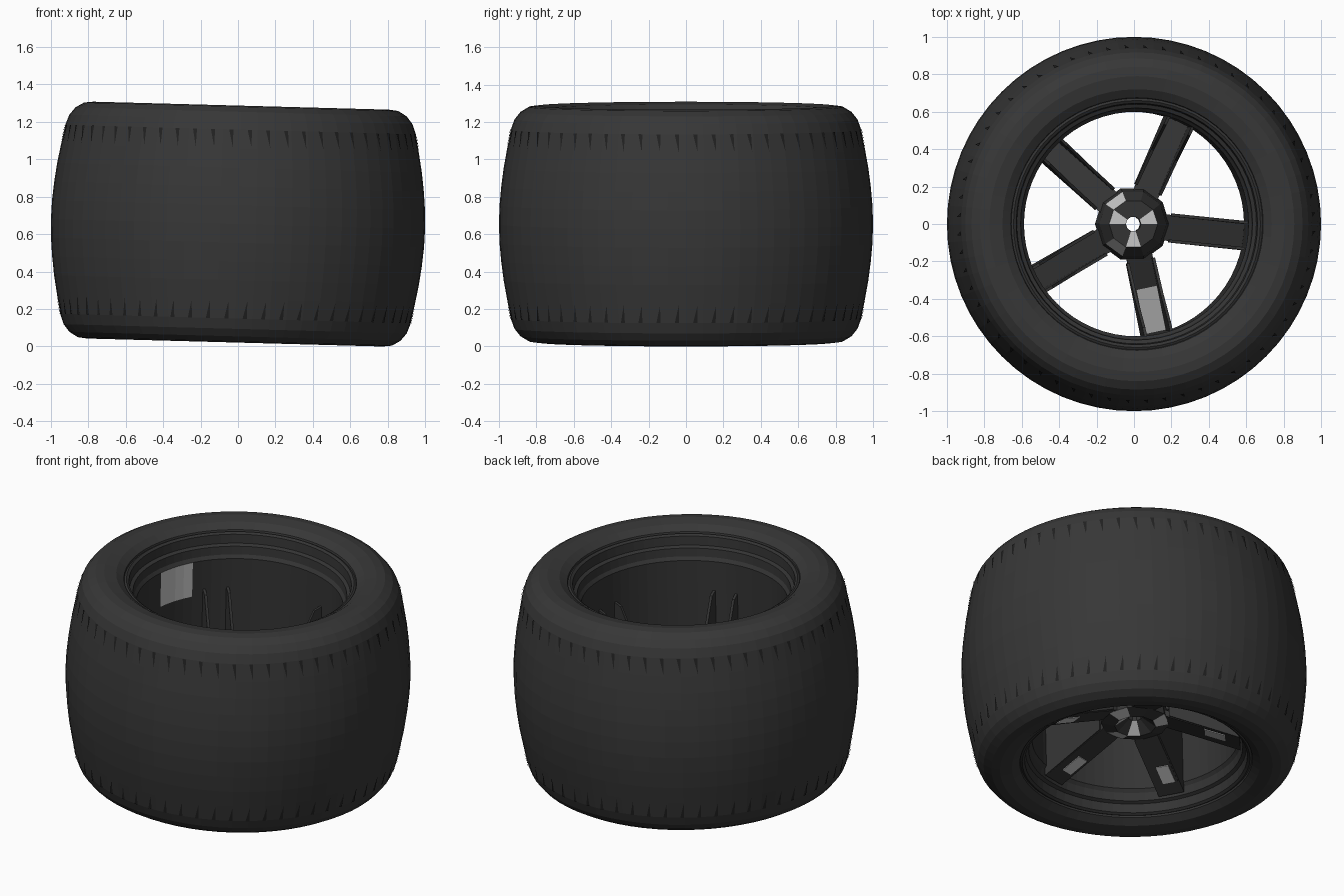
import bpy, bmesh, math
from mathutils import Matrix, Vector

if "Cube" in bpy.data.objects:
    bpy.data.objects.remove(bpy.data.objects["Cube"])

SEG = 64
# The wheel leans slightly about y
LEAN = Matrix.Translation((0, 0, 0.655)) @ Matrix.Rotation(0.027, 4, 'Y')


def material(name, v):
    m = bpy.data.materials.new(name)
    m.diffuse_color = (v, v, v, 1)
    m.use_nodes = True
    m.node_tree.nodes["Principled BSDF"].inputs["Base Color"].default_value = m.diffuse_color
    return m


RUBBER = material("dark rubber", 0.038)
METAL = material("dark metal", 0.034)
SILVER = material("light grey", 0.58)
GROOVE = material("groove black", 0.015)


def finish(bm, name, mats):
    bmesh.ops.recalc_face_normals(bm, faces=bm.faces)
    bm.transform(LEAN)
    me = bpy.data.meshes.new(name)
    bm.to_mesh(me)
    bm.free()
    for m in mats:
        me.materials.append(m)
    ob = bpy.data.objects.new(name, me)
    bpy.context.collection.objects.link(ob)
    return ob


def lathe(profile, seg=SEG):
    """Revolve a closed (radius, height) profile about z."""
    bm = bmesh.new()
    rings = [[bm.verts.new((r * math.cos(2 * math.pi * i / seg),
                            r * math.sin(2 * math.pi * i / seg), h))
              for r, h in profile] for i in range(seg)]
    n = len(profile)
    for i in range(seg):
        a, b = rings[i], rings[(i + 1) % seg]
        for j in range(n):
            k = (j + 1) % n
            bm.faces.new((a[j], b[j], b[k], a[k]))
    return bm


def slab(bm, pts, y0, y1, angle, mat=0):
    """Extrude an (r, h) outline from y0 to y1, then turn it to an angle."""
    rot = Matrix.Rotation(angle, 4, 'Z')
    a = [bm.verts.new(rot @ Vector((r, y0, h))) for r, h in pts]
    b = [bm.verts.new(rot @ Vector((r, y1, h))) for r, h in pts]
    n = len(pts)
    faces = [bm.faces.new(a), bm.faces.new(b[::-1])]
    for i in range(n):
        j = (i + 1) % n
        faces.append(bm.faces.new((a[i], b[i], b[j], a[j])))
    for f in faces:
        f.material_index = mat


# Tyre: half profile mirrored across the mid plane
half = [(0.65, 0.50), (0.675, 0.59), (0.72, 0.62), (0.79, 0.633), (0.84, 0.627),
        (0.885, 0.6), (0.917, 0.56), (0.937, 0.505), (0.957, 0.40), (0.975, 0.3),
        (0.988, 0.2), (0.997, 0.1)]
profile = half + [(1.0, 0)] + [(r, -h) for r, h in reversed(half)]
tyre = finish(lathe(profile), "tyre", [RUBBER])

# Tread grooves: thin tapered plates around both shoulders
bm = bmesh.new()
COUNT = 60
for k in range(COUNT):
    a = 2 * math.pi * (k + 0.5) / COUNT
    for s in (1, -1):
        pts = []
        for r, h, da in ((0.937, 0.505, -0.012), (0.937, 0.505, 0.012), (0.955, 0.41, 0.012)):
            pts.append(bm.verts.new(((r + 0.004) * math.cos(a + da),
                                     (r + 0.004) * math.sin(a + da), s * h)))
        bm.faces.new(pts)
finish(bm, "tread_grooves", [GROOVE])

# Rim barrel with stepped lips at both ends
lip = [(0.68, 0.575), (0.66, 0.585), (0.645, 0.575), (0.64, 0.52),
       (0.62, 0.51), (0.615, 0.46), (0.60, 0.44), (0.60, 0.22)]
outer = [(0.615, -0.4), (0.66, -0.5), (0.68, -0.54)]
rim_profile = (lip + [(r, -h) for r, h in reversed(lip)]
               + outer[::-1] + [(r, -h) for r, h in outer])
bm = lathe(rim_profile)
for f in bm.faces:
    c = f.calc_center_median()
    r, ang = math.hypot(c.x, c.y), math.degrees(math.atan2(c.y, c.x)) % 360
    # bare patch on one side of the inner wall
    if r < 0.603 and 154 < ang < 176 and c.z > 0.1:
        f.material_index = 1
finish(bm, "rim_barrel", [METAL, SILVER])

# Five dished spokes: a face plate with two tall tapered side webs
bm = bmesh.new()
for k in range(5):
    a = math.radians(-6 + 72 * k)
    slab(bm, [(0.16, -0.33), (0.605, -0.50), (0.605, -0.46), (0.16, -0.29)], -0.07, 0.07, a)
    web = [(0.2, -0.34), (0.605, -0.50), (0.605, 0.26), (0.55, 0.24), (0.40, -0.05), (0.2, -0.2)]
    for s in (-1, 1):
        slab(bm, web, s * 0.07 - 0.008, s * 0.07 + 0.008, a)
    # bare patch on the lower side of each plate
    slab(bm, [(0.40, -0.426), (0.52, -0.472), (0.52, -0.465), (0.40, -0.419)],
         -0.055, 0.02, a, 1)
# bare patch on the back of one spoke
slab(bm, [(0.35, -0.37), (0.59, -0.462), (0.59, -0.448), (0.35, -0.356)],
     -0.05, 0.06, math.radians(282), 1)
finish(bm, "spokes", [METAL, SILVER])

# Hub: faceted hollow boss, a few bare facets
bm = lathe([(0.2, -0.34), (0.18, -0.22), (0.13, -0.12), (0.04, -0.12),
            (0.04, -0.30), (0.12, -0.36)], 10)
for i, f in enumerate(bm.faces):
    f.material_index = 1 if i % 7 in (2, 5) and i % 3 else 0
finish(bm, "hub", [METAL, SILVER])

# Rest the wheel on the ground
bpy.context.view_layer.update()
low = min((tyre.matrix_world @ v.co).z for v in tyre.data.vertices)
for ob in bpy.context.collection.objects:
    ob.data.transform(Matrix.Translation((0, 0, -low)))
